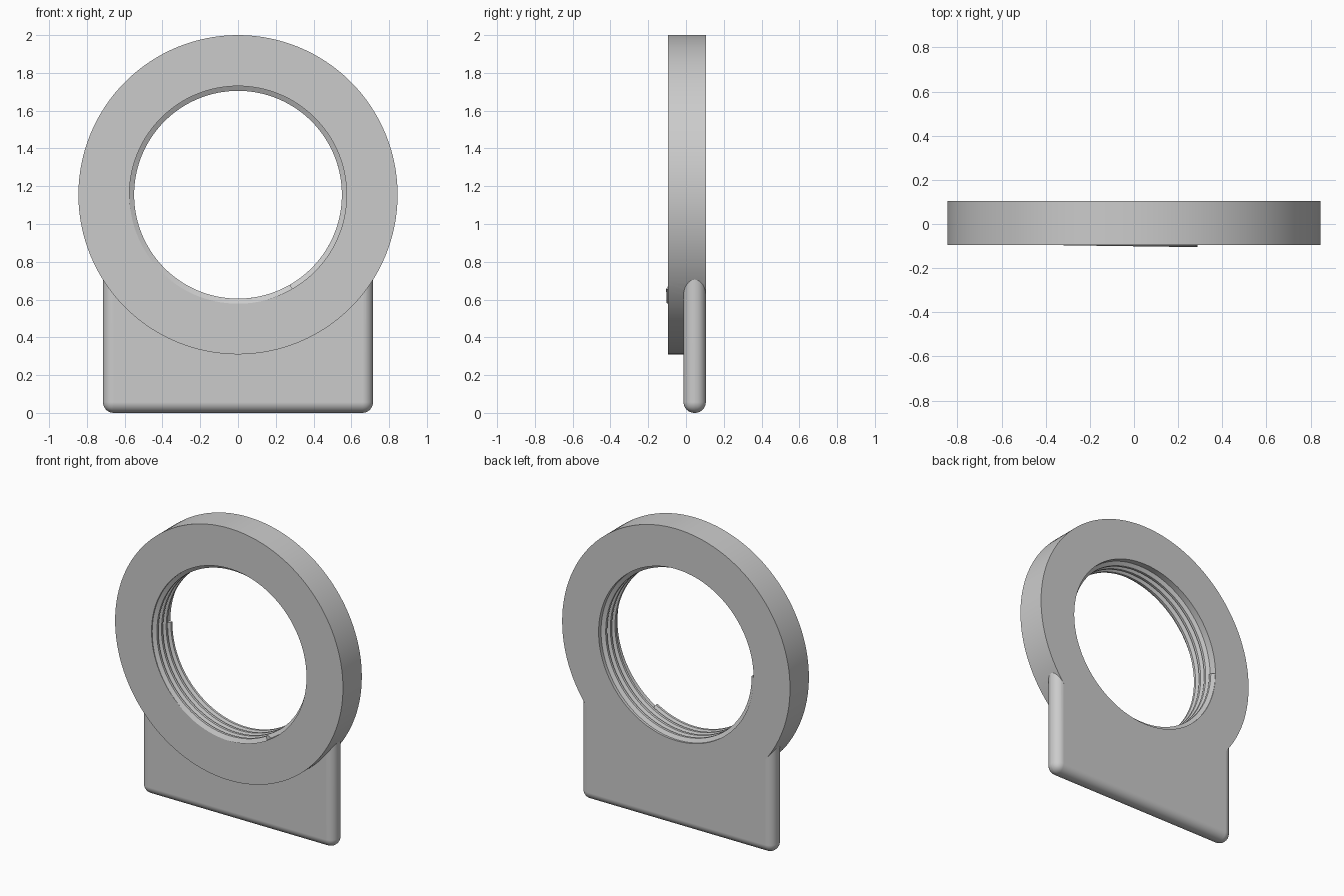
import bpy
import bmesh
import math
from mathutils import Matrix, Vector

cube = bpy.data.objects.get("Cube")
if cube:
    bpy.data.objects.remove(cube, do_unlink=True)

CENTRE_Z = 1.155
OUTER_R, BORE_R, CREST_R = 0.845, 0.575, 0.55
FRONT, BACK = -0.095, 0.105
PLATE_FRONT, PLATE_HALF, PLATE_TOP = -0.013, 0.715, 0.9

grey = bpy.data.materials.new("plain grey")
grey.use_nodes = True
grey.diffuse_color = (0.6, 0.6, 0.6, 1)
grey.node_tree.nodes["Principled BSDF"].inputs["Base Color"].default_value = (0.6, 0.6, 0.6, 1)


def make_object(name, bm):
    bmesh.ops.recalc_face_normals(bm, faces=bm.faces)
    mesh = bpy.data.meshes.new(name)
    bm.to_mesh(mesh)
    bm.free()
    mesh.materials.append(grey)
    obj = bpy.data.objects.new(name, mesh)
    bpy.context.collection.objects.link(obj)
    return obj


def disc(name, radius, y0, y1):
    """Cylinder lying along y, centred on the ring axis."""
    bm = bmesh.new()
    place = Matrix.Translation((0, (y0 + y1) / 2, CENTRE_Z)) @ Matrix.Rotation(math.pi / 2, 4, "X")
    bmesh.ops.create_cone(bm, cap_ends=True, segments=128, radius1=radius,
                          radius2=radius, depth=y1 - y0, matrix=place)
    return make_object(name, bm)


def combine(target, tool, operation):
    """Apply a boolean and discard the tool object."""
    bpy.context.view_layer.objects.active = target
    mod = target.modifiers.new("combine", "BOOLEAN")
    mod.operation, mod.object, mod.solver = operation, tool, "EXACT"
    bpy.ops.object.modifier_apply(modifier=mod.name)
    bpy.data.objects.remove(tool, do_unlink=True)


def smooth(obj):
    bpy.ops.object.select_all(action="DESELECT")
    obj.select_set(True)
    bpy.context.view_layer.objects.active = obj
    bpy.ops.object.shade_smooth_by_angle(angle=math.radians(30))


# Mounting plate with fully rounded edges
bm = bmesh.new()
size = Vector((2 * PLATE_HALF, BACK - PLATE_FRONT, PLATE_TOP))
middle = Vector((0, (BACK + PLATE_FRONT) / 2, PLATE_TOP / 2))
bmesh.ops.create_cube(bm, size=1, matrix=Matrix.Translation(middle) @ Matrix.Diagonal(size).to_4x4())
bmesh.ops.bevel(bm, geom=bm.edges[:], offset=0.057, segments=8, profile=0.5, affect="EDGES")
plate = make_object("mounting_plate", bm)

# Ring body joined to the plate, then bored through
body = disc("ring_body", OUTER_R, FRONT, BACK)
combine(body, plate, "UNION")
combine(body, disc("bore_cutter", BORE_R, -0.3, 0.3), "DIFFERENCE")
smooth(body)
weighted = body.modifiers.new("flat faces", "WEIGHTED_NORMAL")
weighted.keep_sharp = True

# Internal screw thread: trapezoid section swept along a helix
bm = bmesh.new()
half_base, half_crest, turns, per_turn = 0.0225, 0.008, 10 / 3, 128
section = [(BORE_R + 0.002, -half_base), (CREST_R, -half_crest),
           (CREST_R, half_crest), (BORE_R + 0.002, half_base)]
y_start, y_end = -BACK + half_base, BACK - half_base - 0.0005
steps = round(turns * per_turn)
rings = []
for i in range(steps + 1):
    t = i / steps
    angle = -math.pi / 3 - t * turns * math.tau
    y = y_start + t * (y_end - y_start)
    rings.append([bm.verts.new((r * math.cos(angle), y + dy, CENTRE_Z + r * math.sin(angle)))
                  for r, dy in section])
for a, b in zip(rings, rings[1:]):
    for k in range(4):
        n = (k + 1) % 4
        bm.faces.new((a[k], a[n], b[n], b[k]))
bm.faces.new(rings[0])
bm.faces.new(rings[-1])
smooth(make_object("screw_thread", bm))
